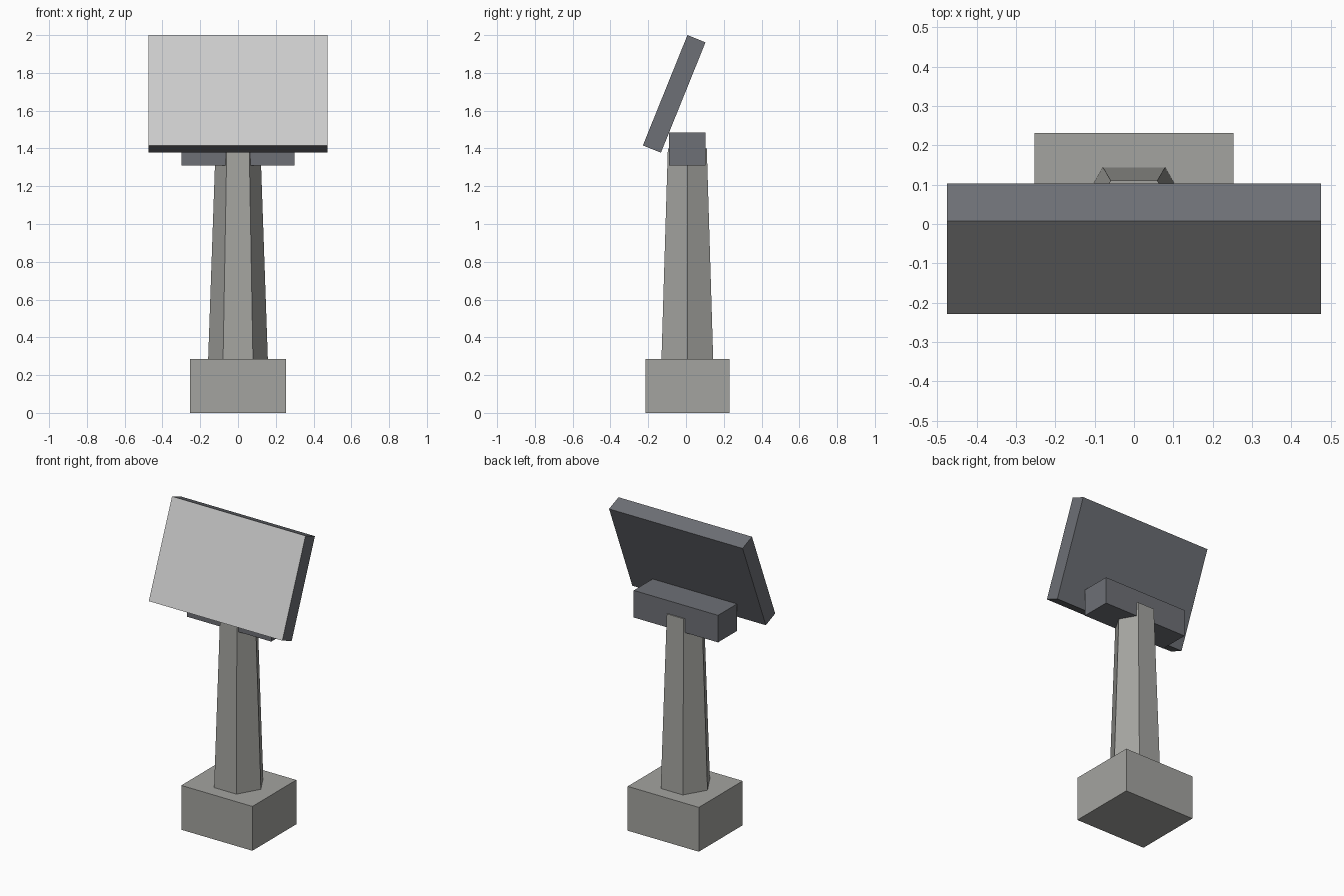
import bpy
import bmesh
from math import radians
from mathutils import Matrix

if "Cube" in bpy.data.objects:
    bpy.data.objects.remove(bpy.data.objects["Cube"])


def material(name, rgb):
    m = bpy.data.materials.new(name)
    m.diffuse_color = (*rgb, 1)
    m.use_nodes = True
    m.node_tree.nodes["Principled BSDF"].inputs["Base Color"].default_value = m.diffuse_color
    return m


stone = material("stone", (0.37, 0.37, 0.35))
metal = material("dark_metal", (0.155, 0.162, 0.18))
screen = material("pale_screen", (0.60, 0.60, 0.60))


def finish(name, bm, *mats):
    me = bpy.data.meshes.new(name)
    bmesh.ops.recalc_face_normals(bm, faces=bm.faces)
    bm.to_mesh(me)
    bm.free()
    for m in mats:
        me.materials.append(m)
    ob = bpy.data.objects.new(name, me)
    bpy.context.collection.objects.link(ob)
    return ob


def box(size):
    bm = bmesh.new()
    bmesh.ops.create_cube(bm, size=1)
    bmesh.ops.scale(bm, vec=size, verts=bm.verts)
    return bm


# Square foot block
base = finish("base", box((0.506, 0.446, 0.285)), stone)
base.location = (0, 0.008, 0.1425)

# Tapered six-sided column, points towards +x and -x
bm = bmesh.new()
bmesh.ops.create_cone(bm, cap_ends=True, segments=6, radius1=0.158,
                      radius2=0.119, depth=1.115,
                      matrix=Matrix.Rotation(radians(90), 4, "Z"))
for v in bm.verts:
    v.co.z += 0.285 + 1.115 / 2
if max(v.co.x for v in bm.verts) < 0.15:
    bmesh.ops.rotate(bm, verts=bm.verts, matrix=Matrix.Rotation(radians(30), 3, "Z"))
column = finish("column", bm, stone)
column.location.y = 0.007

# Crossbar on top of the column
mount = finish("mount_block", box((0.60, 0.193, 0.174)), metal)
mount.location = (0, 0.0065, 1.397)

# Panel leaning back, with a pale front face
bm = box((0.95, 0.103, 0.63))
for f in bm.faces:
    f.normal_update()
    f.material_index = 1 if f.normal.y < -0.5 else 0
panel = finish("display_panel", bm, metal, screen)
panel.location = (0, -0.0625, 1.6888)
panel.rotation_euler.x = radians(-22)
